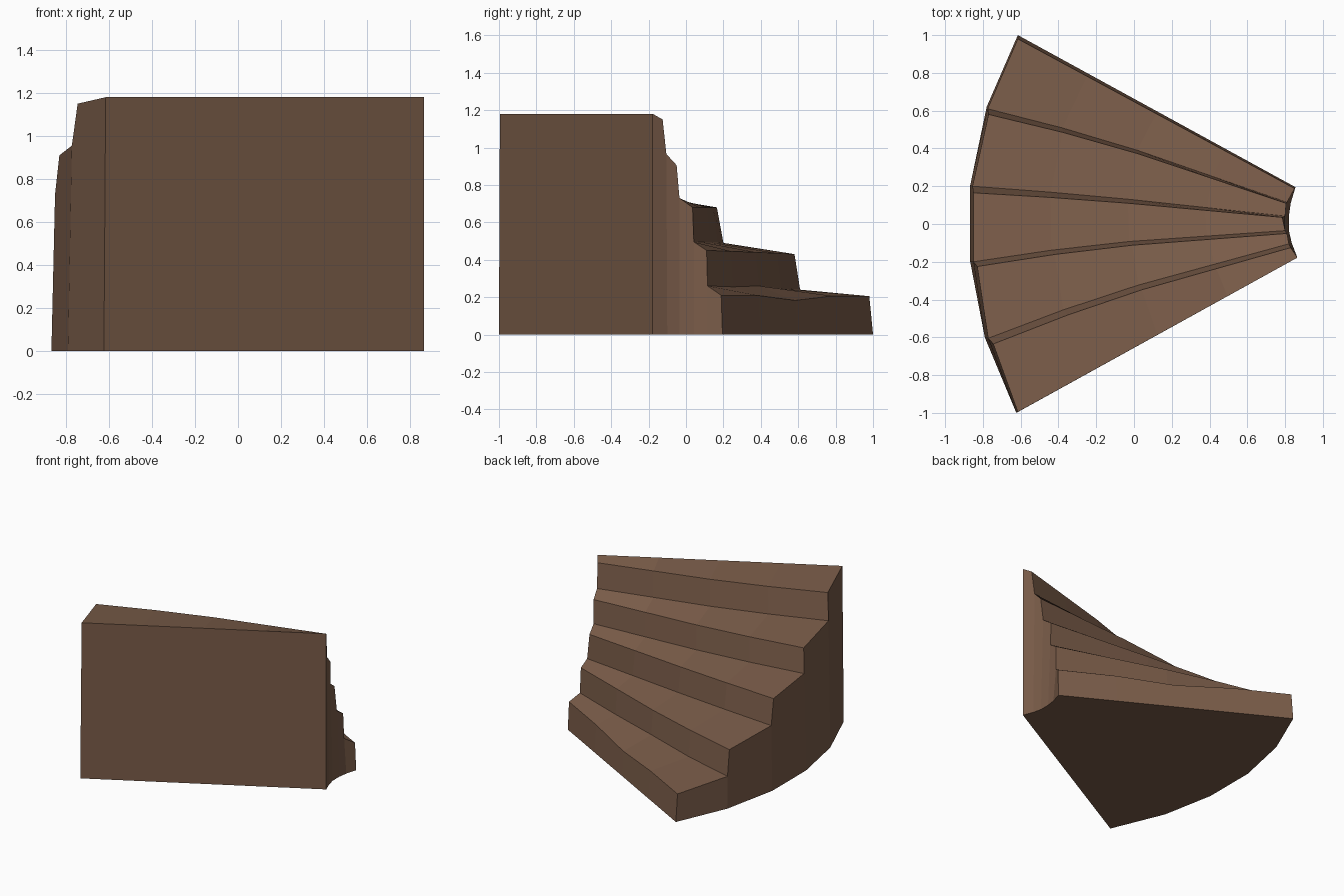
import bpy, bmesh
from mathutils import Vector

if "Cube" in bpy.data.objects:
    bpy.data.objects.remove(bpy.data.objects["Cube"])

# Edge rows of the stair: outer end, inner end, sideways bow, sag
rows = [
    ((-.615, 1.0, 0), (.855, .195, 0), 0, 0),             # first riser foot
    ((-.615, .98, .205), (.85, .188, .21), 0, -.025),     # first nosing
    ((-.775, .61, .24), (.81, .115, .26), .028, .01),
    ((-.77, .58, .43), (.805, .11, .45), .028, 0),
    ((-.855, .20, .49), (.80, .042, .495), .01, 0),
    ((-.85, .165, .68), (.785, .035, .68), .01, 0),
    ((-.85, -.20, .73), (.80, -.035, .73), .025, 0),
    ((-.83, -.225, .91), (.81, -.05, .905), .025, 0),
    ((-.772, -.605, .955), (.82, -.105, .965), .032, 0),
    ((-.745, -.635, 1.15), (.83, -.125, 1.15), .032, 0),
    ((-.615, -.995, 1.18), (.865, -.178, 1.18), 0, 0),    # top edge of the tall wall
]
# Footprint corners under each riser
outer_base = [(-.78, .62), (-.867, .205), (-.867, -.2), (-.79, -.6), (-.623, -1)]
inner_base = [(.83, .112), (.82, .042), (.82, -.035), (.835, -.1), (.865, -.178)]
bow_shape = [(0, 0), (.25, .8), (.5, 1), (.75, .5), (1, 0)]

bm = bmesh.new()

# Treads and risers
grid = []
for a, b, bow, sag in rows:
    line = []
    for t, w in bow_shape:
        p = Vector(a).lerp(Vector(b), t)
        line.append(bm.verts.new(p + Vector((0, bow * w, sag * (t == .5)))))
    grid.append(line)
for r0, r1 in zip(grid, grid[1:]):
    for i in range(4):
        bm.faces.new((r0[i], r0[i + 1], r1[i + 1], r1[i]))


# Curved side walls, one panel per step
def side_wall(base, col):
    feet = [grid[0][col]] + [bm.verts.new((x, y, 0)) for x, y in base]
    for k in range(5):
        panel = [feet[k], feet[k + 1], grid[2 * k + 2][col], grid[2 * k + 1][col]]
        if k:
            panel.append(grid[2 * k][col])
        bm.faces.new(panel)
    return feet


outer = side_wall(outer_base, 0)
inner = side_wall(inner_base, 4)

# Tall end wall and underside
bm.faces.new(grid[-1] + [inner[-1], outer[-1]])
bm.faces.new(outer + inner[::-1] + grid[0][3:0:-1])
bmesh.ops.recalc_face_normals(bm, faces=bm.faces)

mesh = bpy.data.meshes.new("curved_stair")
bm.to_mesh(mesh)
bm.free()
stair = bpy.data.objects.new("curved_stair", mesh)
bpy.context.collection.objects.link(stair)

brown = bpy.data.materials.new("brown_wood")
brown.diffuse_color = (.19, .105, .065, 1)
brown.use_nodes = True
brown.node_tree.nodes["Principled BSDF"].inputs["Base Color"].default_value = brown.diffuse_color
mesh.materials.append(brown)
